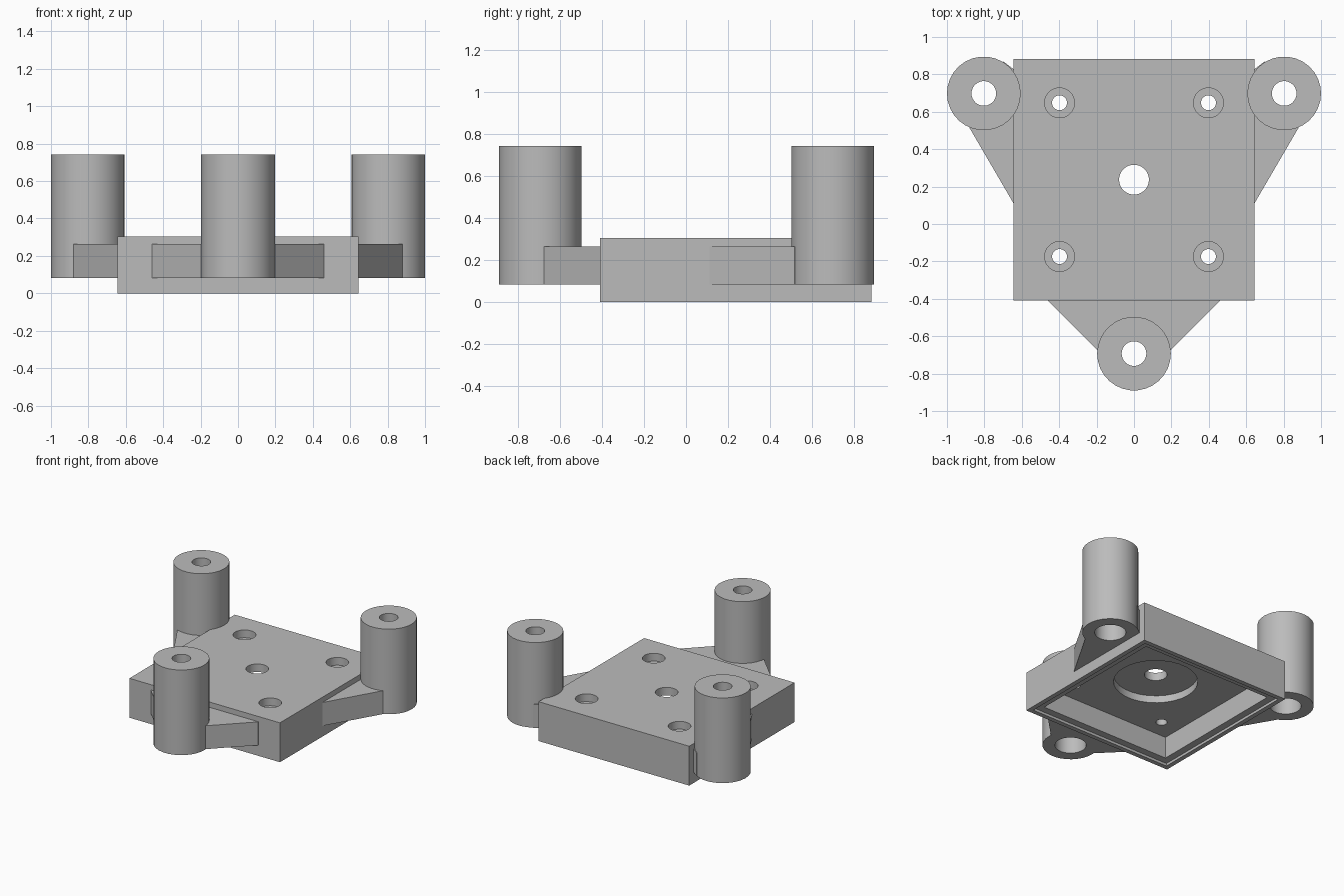
import bpy, bmesh, math

if "Cube" in bpy.data.objects:
    bpy.data.objects.remove(bpy.data.objects["Cube"])

SIDES = 30
grey = bpy.data.materials.new("plain grey")
grey.diffuse_color = (0.5, 0.5, 0.5, 1)
grey.use_nodes = True
grey.node_tree.nodes["Principled BSDF"].inputs["Base Color"].default_value = grey.diffuse_color


def finish(bm, name):
    bmesh.ops.recalc_face_normals(bm, faces=bm.faces)
    mesh = bpy.data.meshes.new(name)
    bm.to_mesh(mesh)
    bm.free()
    ob = bpy.data.objects.new(name, mesh)
    bpy.context.collection.objects.link(ob)
    mesh.materials.append(grey)
    return ob


def prism(name, outline, z0, z1):
    """Extrude a flat outline from z0 up to z1."""
    bm = bmesh.new()
    face = bm.faces.new([bm.verts.new((x, y, z0)) for x, y in outline])
    new = bmesh.ops.extrude_face_region(bm, geom=[face])["geom"]
    bmesh.ops.translate(bm, vec=(0, 0, z1 - z0),
                        verts=[v for v in new if isinstance(v, bmesh.types.BMVert)])
    return finish(bm, name)


def block(name, half, cy, z0, z1):
    return prism(name, [(-half, cy - half), (half, cy - half),
                        (half, cy + half), (-half, cy + half)], z0, z1)


def disc(name, x, y, r, z0, z1):
    steps = [2 * math.pi * i / SIDES for i in range(SIDES)]
    return prism(name, [(x + r * math.cos(a), y + r * math.sin(a)) for a in steps], z0, z1)


def lathe(name, profile, x, y):
    """Revolve a closed (radius, z) profile about a vertical axis."""
    bm = bmesh.new()
    rings = []
    for i in range(SIDES):
        a = 2 * math.pi * i / SIDES
        rings.append([bm.verts.new((x + r * math.cos(a), y + r * math.sin(a), z))
                      for r, z in profile])
    n = len(profile)
    for i in range(SIDES):
        p, q = rings[i], rings[(i + 1) % SIDES]
        for j in range(n):
            k = (j + 1) % n
            bm.faces.new((p[j], q[j], q[k], p[k]))
    return finish(bm, name)


def select(ob):
    bpy.ops.object.select_all(action="DESELECT")
    bpy.context.view_layer.objects.active = ob
    ob.select_set(True)


def cut(ob, cutter):
    select(ob)
    mod = ob.modifiers.new("cut", "BOOLEAN")
    mod.operation, mod.solver, mod.object = "DIFFERENCE", "EXACT", cutter
    bpy.ops.object.modifier_apply(modifier=mod.name)
    bpy.data.objects.remove(cutter, do_unlink=True)


def smooth(ob):
    select(ob)
    bpy.ops.object.shade_smooth_by_angle(angle=math.radians(30))


# Base plate, hollow underneath with a stepped rim
CY, HALF, TOP = 0.237, 0.645, 0.305
plate = block("base_plate", HALF, CY, 0, TOP)
cut(plate, block("rim_step", HALF - 0.035, CY, -0.1, 0.02))
cut(plate, block("cavity", HALF - 0.09, CY, -0.1, 0.187))
# Round recess in the cavity roof and the centre hole
cut(plate, disc("recess", 0, CY, 0.296, 0.1, 0.243))
cut(plate, disc("centre_hole", 0, CY, 0.08, 0.1, 0.4))
# Counterbored screw holes
for x in (-0.398, 0.398):
    for y in (-0.174, 0.648):
        cut(plate, disc("screw_head", x, y, 0.08, 0.245, 0.4))
        cut(plate, disc("screw_hole", x, y, 0.04, 0.1, 0.4))
smooth(plate)

# Hollow posts: narrow bore at the top, wide bore below
post_profile = [(0.197, 0.083), (0.197, 0.742), (0.066, 0.742),
                (0.066, 0.6), (0.11, 0.6), (0.11, 0.083)]
side_arm = [(0.6, 0.035), (0.645, 0.112), (0.88, 0.515), (0.70, 0.87), (0.6, 0.795)]
front_arm = [(-0.46, -0.41), (-0.46, -0.36), (0.46, -0.36), (0.46, -0.41),
             (0.19, -0.68), (-0.19, -0.68)]
posts = [("right", 0.803, 0.698, side_arm),
         ("left", -0.803, 0.698, [(-x, y) for x, y in side_arm]),
         ("front", 0, -0.693, front_arm)]
for name, x, y, outline in posts:
    smooth(lathe(name + "_post", post_profile, x, y))
    # Arm joining the post to the plate, opened where the post stands
    arm = prism(name + "_arm", outline, 0.083, 0.264)
    cut(arm, disc("post_gap", x, y, 0.19, 0, 0.5))
    smooth(arm)
